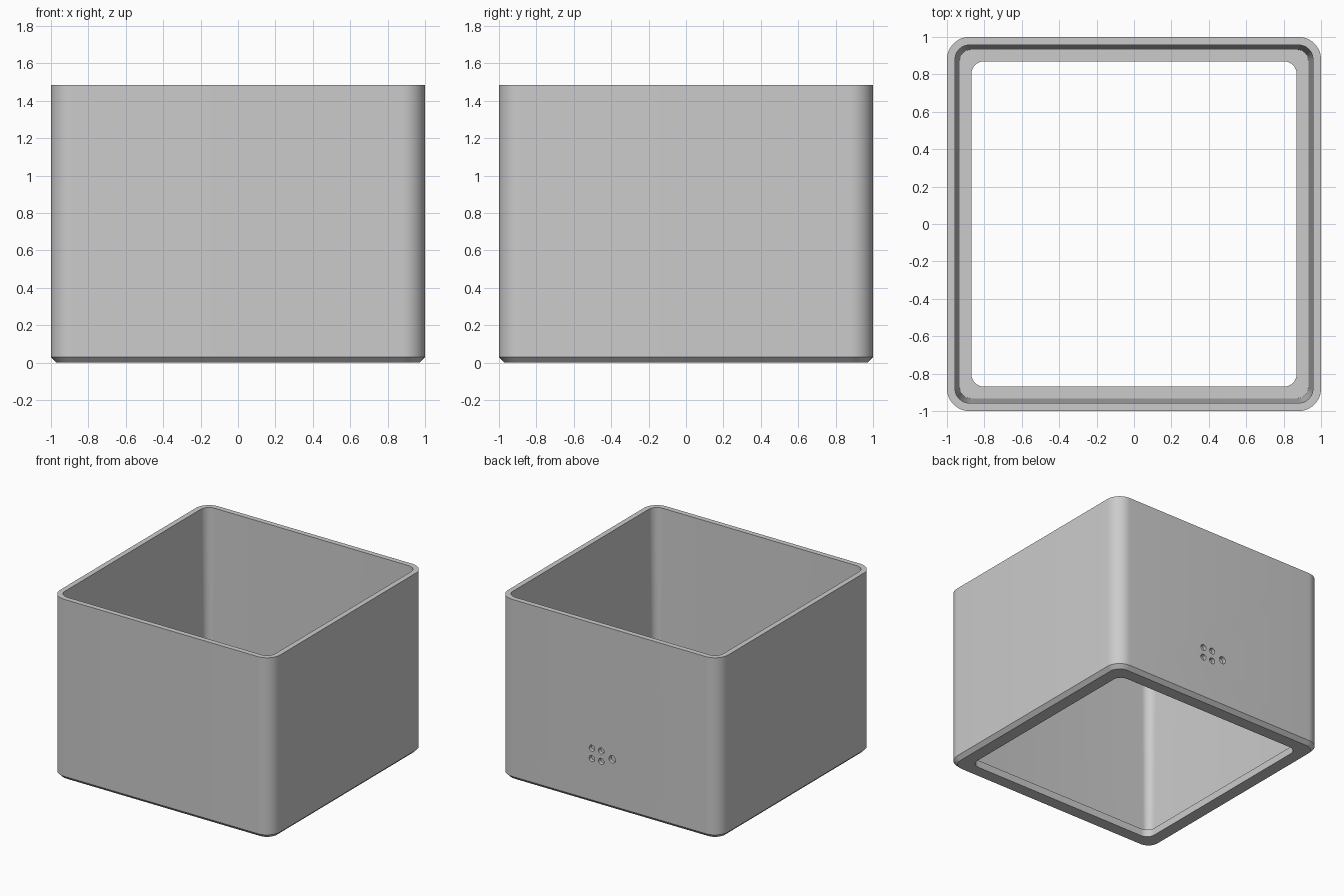
import bpy
import bmesh
import math
from mathutils import Matrix

cube = bpy.data.objects.get("Cube")
if cube:
    bpy.data.objects.remove(cube, do_unlink=True)

grey = bpy.data.materials.new("plain grey")
grey.use_nodes = True
colour = (0.6, 0.6, 0.6, 1)
grey.diffuse_color = colour
grey.node_tree.nodes["Principled BSDF"].inputs["Base Color"].default_value = colour

HEIGHT = 1.485
CORNER_STEPS = 12


def rounded_square(bm, half, radius, z):
    """Ring of vertices around a square with rounded corners."""
    ring = []
    for corner in range(4):
        mid = math.radians(45 + 90 * corner)
        cx = math.copysign(half - radius, math.cos(mid))
        cy = math.copysign(half - radius, math.sin(mid))
        for i in range(CORNER_STEPS + 1):
            a = math.radians(90 * (corner + i / CORNER_STEPS))
            ring.append(bm.verts.new((cx + radius * math.cos(a), cy + radius * math.sin(a), z)))
    return ring


def make_object(name, bm):
    bmesh.ops.recalc_face_normals(bm, faces=bm.faces)
    mesh = bpy.data.meshes.new(name)
    bm.to_mesh(mesh)
    bm.free()
    mesh.materials.append(grey)
    obj = bpy.data.objects.new(name, mesh)
    bpy.context.collection.objects.link(obj)
    return obj


# Open box: bevelled foot, straight outside, slightly tapered inside, base ledge
sections = [  # half width, corner radius, height
    (0.97, 0.09, 0),
    (1.0, 0.12, 0.03),
    (1.0, 0.12, HEIGHT),
    (0.957, 0.077, HEIGHT),
    (0.932, 0.06, 0.06),
    (0.87, 0.07, 0.06),
    (0.87, 0.07, 0),
]
bm = bmesh.new()
rings = [rounded_square(bm, *s) for s in sections]
for lower, upper in zip(rings, rings[1:] + rings[:1]):
    for i in range(len(lower)):
        j = (i + 1) % len(lower)
        bm.faces.new((lower[i], lower[j], upper[j], upper[i]))
box = make_object("open_box", bm)

# Small round recesses low on the back wall
recesses = [(x, z, 0.025) for x in (0.155, 0.07) for z in (0.455, 0.37)]
recesses.append((-0.03, 0.413, 0.03))
bm = bmesh.new()
for x, z, radius in recesses:
    place = Matrix.Translation((x, 1.0, z)) @ Matrix.Rotation(math.pi / 2, 4, "X")
    bmesh.ops.create_cone(bm, cap_ends=True, segments=24, radius1=radius,
                          radius2=radius, depth=0.06, matrix=place)
cutter = make_object("recess_cutter", bm)
cutter.hide_render = True

cut = box.modifiers.new("recesses", "BOOLEAN")
cut.operation = "DIFFERENCE"
cut.solver = "EXACT"
cut.object = cutter

bpy.ops.object.select_all(action="DESELECT")
bpy.context.view_layer.objects.active = box
box.select_set(True)
bpy.ops.object.modifier_apply(modifier=cut.name)
bpy.data.objects.remove(cutter, do_unlink=True)
bpy.ops.object.shade_smooth_by_angle(angle=math.radians(30))
